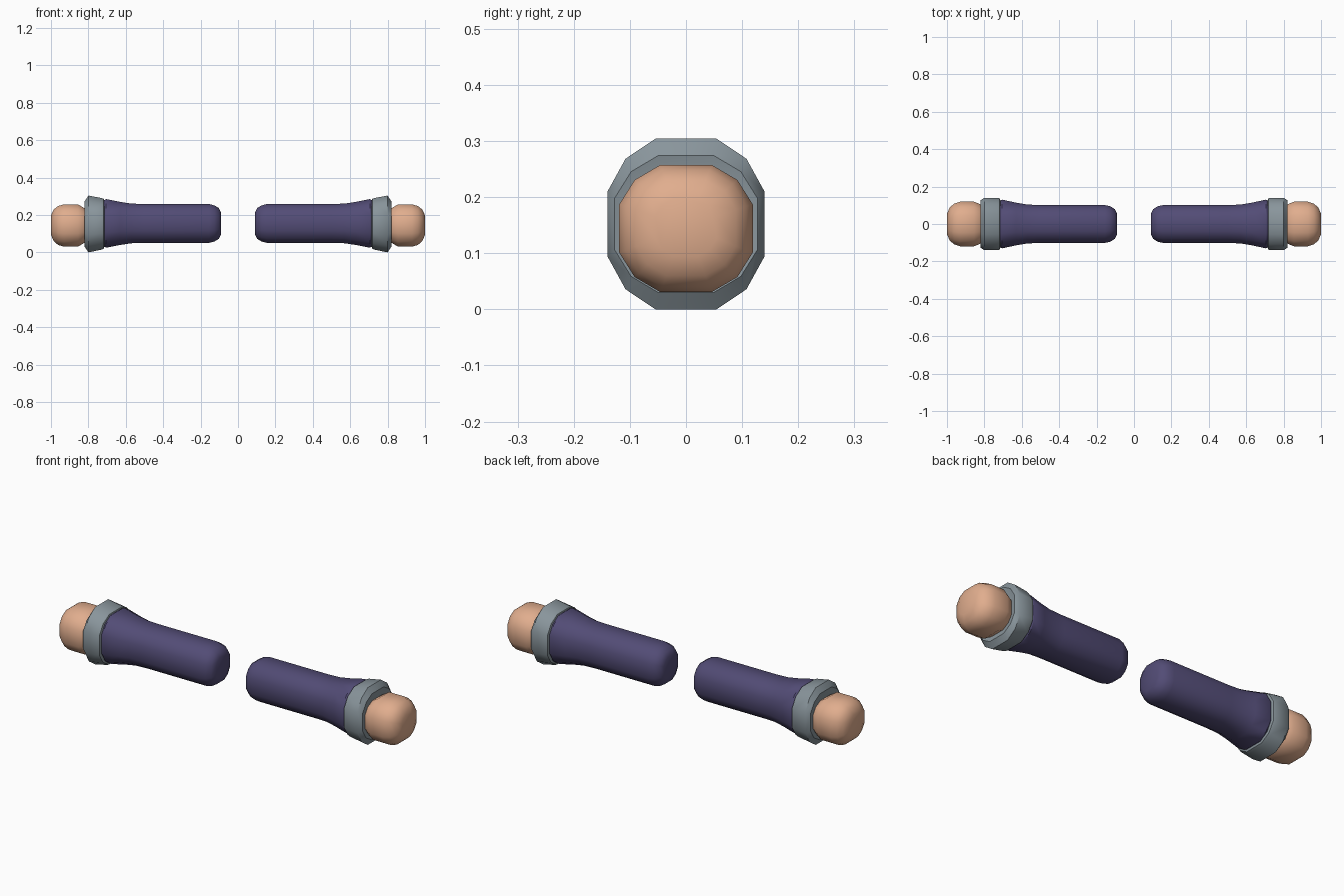
import bpy, bmesh, math

if "Cube" in bpy.data.objects:
    bpy.data.objects.remove(bpy.data.objects["Cube"])

# Flat colours
def material(name, rgb):
    m = bpy.data.materials.new(name)
    m.diffuse_color = (*rgb, 1)
    m.use_nodes = True
    m.node_tree.nodes["Principled BSDF"].inputs["Base Color"].default_value = m.diffuse_color
    return m

PURPLE = material("purple_cloth", (0.085, 0.072, 0.18))
GREY = material("grey_cuff", (0.25, 0.30, 0.33))
SKIN = material("skin", (0.75, 0.42, 0.27))

# Twelve-sided rounded-square cross-section, unit half size
QUARTER = [(1.0, 0.38), (0.77, 0.765), (0.39, 1.0)]
SECTION = (QUARTER + [(-y, z) for y, z in reversed(QUARTER)]
           + [(-y, -z) for y, z in QUARTER]
           + [(y, -z) for y, z in reversed(QUARTER)])


def loft(name, side, rings, mat):
    """Skin rings of (x, half width, half height, centre z) along the arm."""
    bm = bmesh.new()
    loops = [[bm.verts.new((side * x, y * w, cz + z * h)) for y, z in SECTION]
             for x, w, h, cz in rings]
    n = len(SECTION)
    for a, b in zip(loops, loops[1:]):
        for i in range(n):
            j = (i + 1) % n
            bm.faces.new((a[i], a[j], b[j], b[i]))
    bm.faces.new(loops[0])
    bm.faces.new(loops[-1])
    bmesh.ops.recalc_face_normals(bm, faces=bm.faces)
    me = bpy.data.meshes.new(name)
    bm.to_mesh(me)
    bm.free()
    me.materials.append(mat)
    ob = bpy.data.objects.new(name, me)
    bpy.context.collection.objects.link(ob)
    bpy.ops.object.select_all(action='DESELECT')
    ob.select_set(True)
    bpy.context.view_layer.objects.active = ob
    bpy.ops.object.shade_smooth_by_angle(angle=math.radians(42))


# Sleeve: rounded shoulder end, straight tube, flared wrist with a tucked lip
sleeve = [(0.09, 0.055, 0.058, 0.155), (0.102, 0.079, 0.082, 0.155),
          (0.125, 0.094, 0.096, 0.155), (0.155, 0.101, 0.104, 0.155),
          (0.50, 0.101, 0.104, 0.155), (0.57, 0.104, 0.106, 0.155),
          (0.63, 0.114, 0.115, 0.155), (0.705, 0.130, 0.130, 0.155),
          (0.712, 0.126, 0.126, 0.155), (0.74, 0.115, 0.115, 0.155)]

# Cuff: widening band with bevelled rims
cuff = [(0.713, 0.122, 0.118, 0.153), (0.718, 0.137, 0.133, 0.153),
        (0.73, 0.140, 0.138, 0.153), (0.80, 0.140, 0.152, 0.152),
        (0.82, 0.127, 0.122, 0.152), (0.815, 0.105, 0.100, 0.150)]

# Hand: blocky rounded fist
hand = [(0.80, 0.090, 0.080, 0.144), (0.825, 0.107, 0.095, 0.144),
        (0.855, 0.119, 0.113, 0.144), (0.93, 0.119, 0.113, 0.144),
        (0.962, 0.108, 0.104, 0.144), (0.985, 0.089, 0.085, 0.145),
        (1.0, 0.055, 0.052, 0.146)]

for side, label in ((-1, "left"), (1, "right")):
    loft(label + "_sleeve", side, sleeve, PURPLE)
    loft(label + "_cuff", side, cuff, GREY)
    loft(label + "_hand", side, hand, SKIN)
